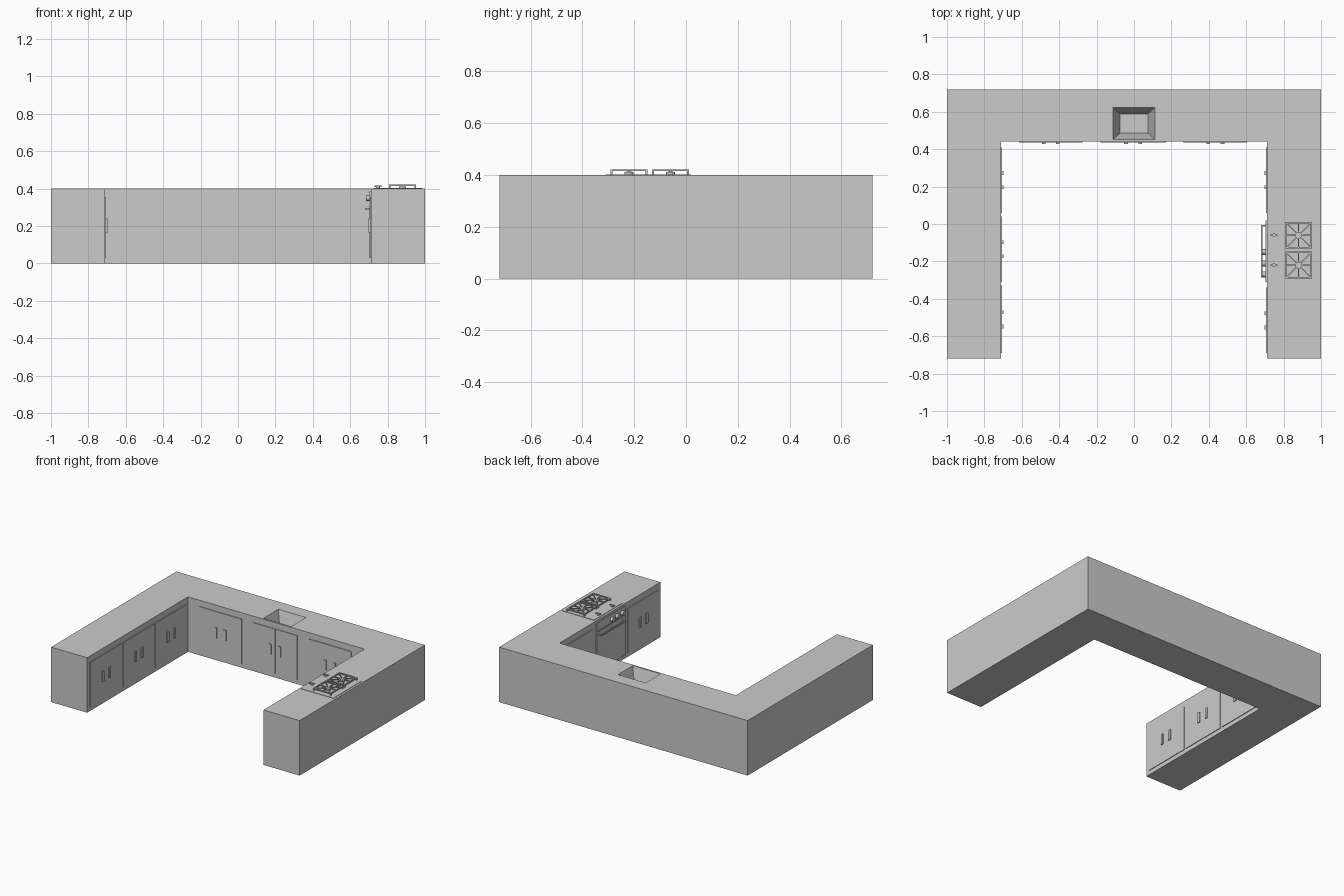
import bpy, bmesh, math
from mathutils import Matrix, Vector

if "Cube" in bpy.data.objects:
    bpy.data.objects.remove(bpy.data.objects["Cube"], do_unlink=True)

GREY = (0.6, 0.6, 0.6, 1)
mat = bpy.data.materials.new("plain_grey")
mat.use_nodes = True
mat.diffuse_color = GREY
mat.node_tree.nodes["Principled BSDF"].inputs["Base Color"].default_value = GREY


def finish(name, bm):
    bmesh.ops.recalc_face_normals(bm, faces=bm.faces[:])
    mesh = bpy.data.meshes.new(name)
    bm.to_mesh(mesh)
    bm.free()
    mesh.materials.append(mat)
    obj = bpy.data.objects.new(name, mesh)
    bpy.context.collection.objects.link(obj)
    return obj


def add_box(bm, lo, hi, turn=0):
    lo, hi = Vector(lo), Vector(hi)
    m = (Matrix.Translation((lo + hi) / 2) @ Matrix.Rotation(turn, 4, "Z")
         @ Matrix.Diagonal((hi - lo).to_4d()))
    m[3][3] = 1
    bmesh.ops.create_cube(bm, size=1, matrix=m)


def box(name, lo, hi):
    bm = bmesh.new()
    add_box(bm, lo, hi)
    return finish(name, bm)


def cylinder(name, centre, radius, depth, along="Z"):
    bm = bmesh.new()
    turn = Matrix.Rotation(math.pi / 2, 4, "Y") if along == "X" else Matrix()
    bmesh.ops.create_cone(bm, cap_ends=True, segments=16, radius1=radius, radius2=radius,
                          depth=depth, matrix=Matrix.Translation(centre) @ turn)
    return finish(name, bm)


# U-shaped counter block
IN_X, IN_Y, OUT_Y, TOP = 0.71, 0.44, 0.72, 0.4
outline = [(-1, -OUT_Y), (-IN_X, -OUT_Y), (-IN_X, IN_Y), (IN_X, IN_Y),
           (IN_X, -OUT_Y), (1, -OUT_Y), (1, OUT_Y), (-1, OUT_Y)]
bm = bmesh.new()
base = bm.faces.new([bm.verts.new((x, y, 0)) for x, y in outline])
top = bmesh.ops.extrude_face_region(bm, geom=[base])["geom"]
bmesh.ops.translate(bm, vec=(0, 0, TOP), verts=[g for g in top if isinstance(g, bmesh.types.BMVert)])
if len(bm.faces) == len(outline) + 1:
    bm.faces.new([v for v in bm.verts if v.co.z == 0])
counter = finish("counter", bm)

# Tapered sink basin cut into the back run
bm = bmesh.new()
add_box(bm, (-0.112, 0.452, 0.28), (0.112, 0.623, TOP + 0.001))
for v in bm.verts:
    if v.co.z < TOP:
        v.co.x *= 0.67
        v.co.y = 0.5375 + (v.co.y - 0.5375) * 0.6
cutter = finish("sink_cutter", bm)
cutter.hide_render = True
cut = counter.modifiers.new("sink", "BOOLEAN")
cut.object = cutter
cut.solver = "EXACT"
bpy.context.view_layer.objects.active = counter
bpy.ops.object.modifier_apply(modifier=cut.name)
bpy.data.objects.remove(cutter, do_unlink=True)


# Cupboard fronts: a run maps (position along, height, distance out) to space
def left_run(a, z, d):
    return (-IN_X + d, a, z)


def right_run(a, z, d):
    return (IN_X - d, a, z)


def back_run(a, z, d):
    return (a, IN_Y - d, z)


def front_box(name, run, a, z, d):
    p, q = run(a[0], z[0], d[0]), run(a[1], z[1], d[1])
    lo = [min(u, v) for u, v in zip(p, q)]
    hi = [max(u, v) for u, v in zip(p, q)]
    return box(name, lo, hi)


def cupboard(name, run, start, end, split=False):
    mid = (start + end) / 2
    leaves = [(start, mid - 0.003), (mid + 0.003, end)] if split else [(start, end)]
    for leaf in leaves:
        front_box(name + "_door", run, leaf, (0.03, 0.355), (0, 0.005))
    for side in (-1, 1):
        a = mid + side * 0.038
        front_box(name + "_handle", run, (a - 0.01, a + 0.01), (0.165, 0.24), (0, 0.012))


for start, end in ((-0.69, -0.33), (-0.31, 0.04), (0.06, 0.41)):
    cupboard("left_cupboard", left_run, start, end)
for start, end in ((-0.69, -0.34), (0.06, 0.41)):
    cupboard("right_cupboard", right_run, start, end)
for start, end in ((-0.615, -0.275), (0.265, 0.605)):
    cupboard("back_cupboard", back_run, start, end)
cupboard("sink_cupboard", back_run, -0.18, 0.17, split=True)

# Oven with bar handle and knobs
front_box("oven_door", right_run, (-0.31, 0.02), (0.03, 0.315), (0, 0.006))
front_box("oven_panel", right_run, (-0.31, 0.02), (0.322, 0.385), (0, 0.006))
front_box("oven_handle", right_run, (-0.285, -0.005), (0.288, 0.296), (0.022, 0.03))
for a in (-0.28, -0.145, -0.01):
    front_box("oven_handle_post", right_run, (a - 0.004, a + 0.004), (0.288, 0.296), (0.005, 0.024))
for y in (-0.15, -0.21, -0.27):
    cylinder("oven_knob", (0.695, y, 0.35), 0.016, 0.02, "X")

# Cooktop plate, burners, grates and controls
box("cooktop", (0.725, -0.31, TOP), (0.985, 0.02, TOP + 0.003))
CX, HALF, BAR = 0.88, 0.072, 0.008
for cy in (-0.06, -0.22):
    cylinder("burner", (CX, cy, 0.406), 0.018, 0.012)
    bm = bmesh.new()
    for s in (-1, 1):
        a, b = sorted((s * HALF, s * (HALF - BAR)))
        add_box(bm, (CX + a, cy - HALF, 0.415), (CX + b, cy + HALF, 0.422))
        add_box(bm, (CX - HALF, cy + a, 0.415), (CX + HALF, cy + b, 0.422))
        for t in (-1, 1):
            c, d = sorted((t * HALF, t * (HALF - BAR)))
            add_box(bm, (CX + a, cy + c, TOP), (CX + b, cy + d, 0.416))
    for i in range(8):
        # Spokes from each edge and corner towards the burner
        angle = i * math.pi / 4
        reach = HALF * (1.35 if i % 2 else 0.95)
        r, length = (reach + 0.02) / 2, reach - 0.02
        x, y = CX + r * math.cos(angle), cy + r * math.sin(angle)
        add_box(bm, (x - length / 2, y - 0.003, 0.415), (x + length / 2, y + 0.003, 0.421), angle)
    finish("grate", bm)
    cylinder("cooktop_knob", (0.748, cy, 0.407), 0.01, 0.012)
    box("cooktop_knob_grip", (0.73, cy - 0.004, 0.41), (0.766, cy + 0.004, 0.418))
